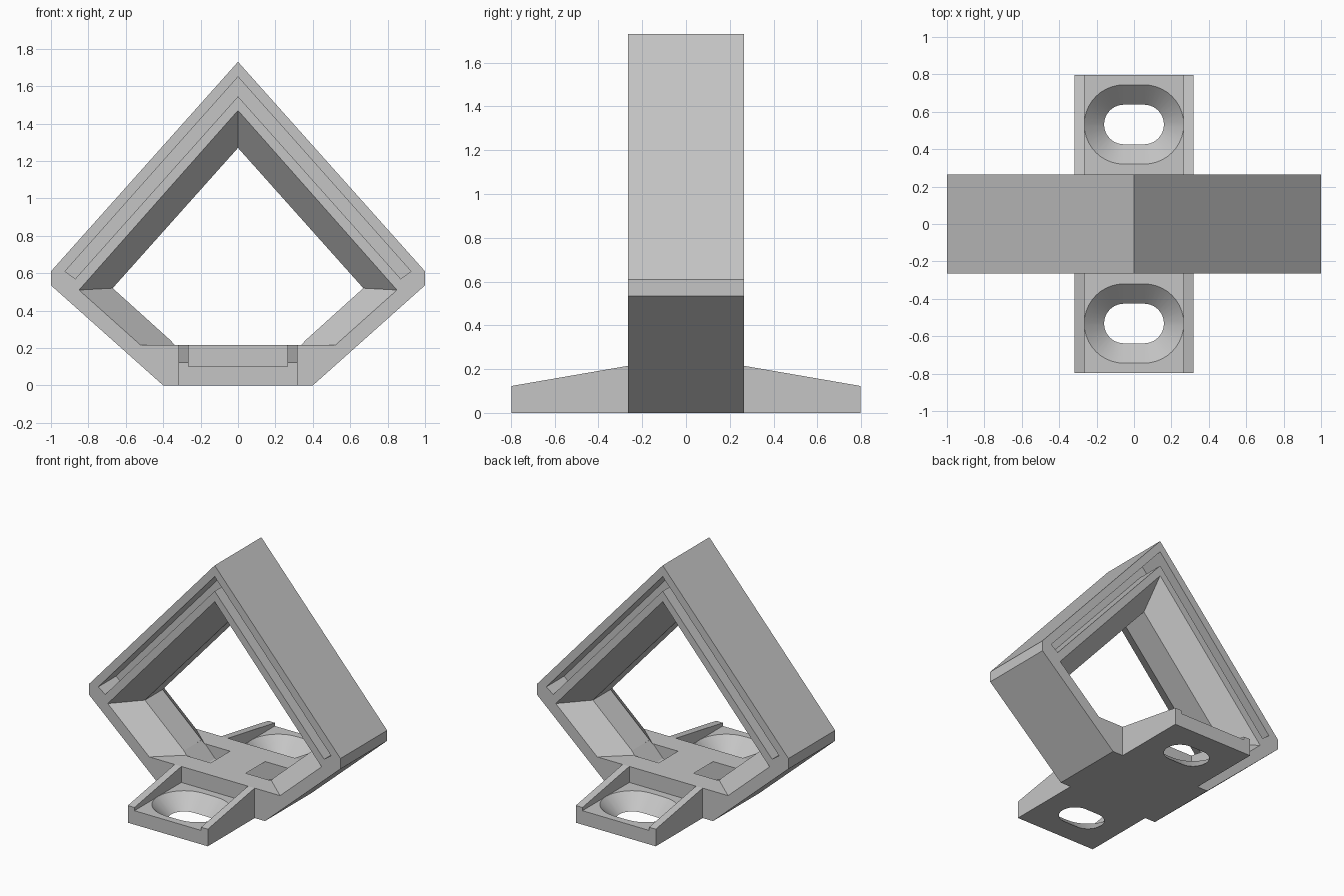
import bpy, bmesh, math

cube = bpy.data.objects.get("Cube")
if cube:
    bpy.data.objects.remove(cube, do_unlink=True)

grey = bpy.data.materials.new("light_grey")
grey.use_nodes = True
grey.diffuse_color = (0.56, 0.56, 0.56, 1)
grey.node_tree.nodes["Principled BSDF"].inputs["Base Color"].default_value = grey.diffuse_color


def loft(name, rings):
    """Solid skinned through rings of equal point count."""
    bm = bmesh.new()
    loops = [[bm.verts.new(p) for p in ring] for ring in rings]
    n = len(loops[0])
    for a, b in zip(loops, loops[1:]):
        for i in range(n):
            j = (i + 1) % n
            bm.faces.new((a[i], a[j], b[j], b[i]))
    bm.faces.new(loops[0])
    bm.faces.new(loops[-1])
    bmesh.ops.recalc_face_normals(bm, faces=bm.faces)
    mesh = bpy.data.meshes.new(name)
    bm.to_mesh(mesh)
    bm.free()
    mesh.materials.append(grey)
    obj = bpy.data.objects.new(name, mesh)
    bpy.context.collection.objects.link(obj)
    return obj


def at_y(profile, y):
    return [(x, y, z) for x, z in profile]


def prism(name, profile, y0, y1):
    return loft(name, [at_y(profile, y0), at_y(profile, y1)])


def mirrored(half):
    """Close a right-half profile across x = 0."""
    return half + [(-x, z) for x, z in reversed(half) if x > 0]


def cut(target, cutter):
    cutter.hide_render = True
    mod = target.modifiers.new("cut", "BOOLEAN")
    mod.operation = "DIFFERENCE"
    mod.solver = "EXACT"
    mod.object = cutter
    bpy.ops.object.select_all(action="DESELECT")
    target.select_set(True)
    bpy.context.view_layer.objects.active = target
    bpy.ops.object.modifier_apply(modifier=mod.name)
    bpy.data.objects.remove(cutter, do_unlink=True)


HALF = 0.265    # half depth of the frame
LAND = 0.1      # half depth of the straight middle of the opening

# Frame body
frame = prism("frame", mirrored([(0, 1.73), (1, 0.61), (1, 0.535), (0.4, 0)]), -HALF, HALF)

# Opening that flares towards both faces
outer = [(0, 1.47), (0.85, 0.51), (0.52, 0.215)]
inner = [(0, 1.27), (0.67, 0.52), (0.332, 0.215)]
over = [(a + (a - c) * 0.3, b + (b - d) * 0.3) for (a, b), (c, d) in zip(outer, inner)]
far = HALF + (HALF - LAND) * 0.3
cut(frame, loft("opening", [at_y(mirrored(p), y) for p, y in
                            ((over, -far), (inner, -LAND), (inner, LAND), (over, far))]))

# Chevron grooves in both faces
groove = [(0, 1.65), (0.925, 0.61), (0.87, 0.57), (0, 1.545),
          (-0.87, 0.57), (-0.925, 0.61)]
for side in (-1, 1):
    cut(frame, prism("groove", groove, side * (HALF - 0.2), side * (HALF + 0.1)))

# Strap tunnel dipping under the floor
right = [(0.08, 0.17), (0.14, 0.215), (0.14, 0.3), (0.34, 0.3),
         (0.36, 0.24), (0.26, 0.13), (0.14, 0.08)]
cut(frame, prism("tunnel", mirrored(right), -0.11, 0.11))


def slot_ring(radius, y, z, steps=20):
    """Stadium outline lengthened along x."""
    ring = []
    for shift, start in ((0.054, -math.pi / 2), (-0.054, math.pi / 2)):
        for i in range(steps + 1):
            a = start + math.pi * i / steps
            ring.append((shift + radius * math.cos(a), y + radius * math.sin(a), z))
    return ring


def tab_section(y, top):
    return at_y(mirrored([(0.265, 0.1), (0.265, top), (0.318, top), (0.318, 0)]), y)


# Mounting tabs with side rails and countersunk slots
for name, side in (("front_tab", -1), ("back_tab", 1)):
    tab = loft(name, [tab_section(side * HALF, 0.215), tab_section(side * 0.797, 0.123)])
    slope = (0.212 - 0.106) / 0.1
    cut(tab, loft("slot", [slot_ring(0.106 + slope * z, side * 0.532, z)
                           for z in (-0.02, 0.101)]))
    bpy.ops.object.shade_smooth_by_angle(angle=math.radians(20))
